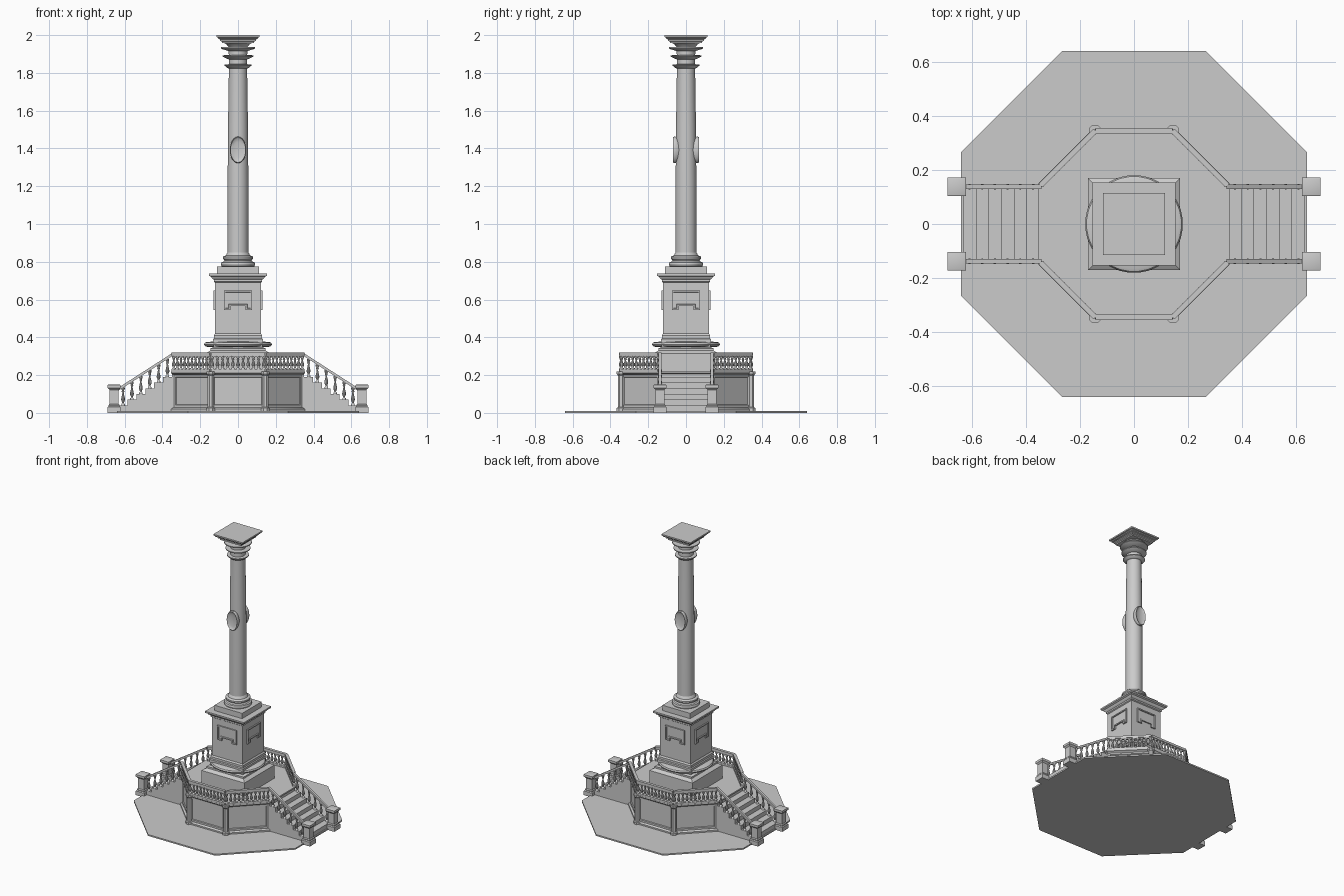
import bpy, bmesh, math
from math import pi, cos, sin, tan
from mathutils import Vector, Matrix

if "Cube" in bpy.data.objects:
    bpy.data.objects.remove(bpy.data.objects["Cube"])


def finish(bm, name, mat=None):
    bmesh.ops.remove_doubles(bm, verts=bm.verts, dist=1e-5)
    if mat:
        bm.transform(mat)
    bmesh.ops.recalc_face_normals(bm, faces=bm.faces)
    me = bpy.data.meshes.new(name)
    bm.to_mesh(me)
    bm.free()
    me.shade_smooth()
    me.set_sharp_from_angle(angle=math.radians(32))
    return add(name, me)


def add(name, me, loc=(0, 0, 0), scale=(1, 1, 1)):
    ob = bpy.data.objects.new(name, me)
    ob.location, ob.scale = loc, scale
    bpy.context.collection.objects.link(ob)
    return ob


def lathe_bm(profile, n):
    """Revolve (half width, z) points; n = 4 or 8 gives flat-sided shapes facing the axes."""
    bm = bmesh.new()
    k = 1 / cos(pi / n)
    rings = [[bm.verts.new((r * k * cos((i + .5) * 2 * pi / n), r * k * sin((i + .5) * 2 * pi / n), z))
              for i in range(n)] for r, z in profile]
    for a, b in zip(rings, rings[1:]):
        for i in range(n):
            j = (i + 1) % n
            bm.faces.new((a[i], a[j], b[j], b[i]))
    bm.faces.new(rings[0])
    bm.faces.new(rings[-1])
    return bm


def lathe(name, profile, n=32, mat=None):
    return finish(lathe_bm(profile, n), name, mat)


def beam(name, p, q, w, h):
    """Rail with vertical ends running from p to q."""
    p, q = Vector(p), Vector(q)
    side = Vector((-(q - p).y, (q - p).x, 0)).normalized() * w / 2
    up = Vector((0, 0, h / 2))
    bm = bmesh.new()
    a, b = [[bm.verts.new(c + s * side + t * up) for s, t in ((-1, -1), (1, -1), (1, 1), (-1, 1))] for c in (p, q)]
    for i in range(4):
        j = (i + 1) % 4
        bm.faces.new((a[i], a[j], b[j], b[i]))
    bm.faces.new(a)
    bm.faces.new(b)
    return finish(bm, name)


# ground slab
lathe("ground_slab", [(.64, 0), (.64, .01)], 8)

# octagonal platform with recessed wall panels
bm = lathe_bm([(.343, .025), (.343, .205)], 8)
bm.normal_update()
bmesh.ops.recalc_face_normals(bm, faces=bm.faces)
walls = [f for f in bm.faces if abs(f.normal.z) < .5 and abs(f.normal.x) < .9]
bmesh.ops.inset_individual(bm, faces=walls, thickness=.022, depth=0)
bmesh.ops.inset_individual(bm, faces=walls, thickness=.004, depth=-.006)
finish(bm, "platform_wall")
lathe("platform_base", [(.355, .008), (.355, .02), (.345, .028), (.33, .028)], 8)
lathe("platform_cornice", [(.343, .2), (.35, .207), (.356, .21), (.356, .22)], 8)

# corner pilasters on the front and back corners
for sx in (1, -1):
    for sy in (1, -1):
        lathe("corner_pilaster", [(.023, .01), (.023, .025), (.017, .03), (.017, .198), (.023, .206), (.023, .22)],
              8, Matrix.Translation((sx * .144, sy * .344, 0)))

# shared baluster, one unit tall
baluster = lathe("baluster", [(.009, 0), (.009, .08), (.005, .11), (.005, .16), (.010, .3), (.0095, .4),
                              (.0045, .62), (.004, .72), (.008, .77), (.005, .82), (.009, .9), (.009, 1)], 10)
me = baluster.data
bpy.data.objects.remove(baluster)

# platform balustrade on six of the eight sides
R = .345
H = R * tan(pi / 8)
for k in range(8):
    if k % 4 == 0:
        continue
    n = Vector((cos(k * pi / 4), sin(k * pi / 4), 0))
    t = Vector((-n.y, n.x, 0))
    a, b = n * R - t * H, n * R + t * H
    up = Vector((0, 0, 1))
    beam("top_rail", a + up * .312, b + up * .312, .02, .016)
    beam("rail_lip", a + up * .301, b + up * .301, .013, .008)
    beam("bottom_rail", a + up * .226, b + up * .226, .02, .014)
    for i in range(11):
        p = a.lerp(b, (i + .25) / 10.5)
        add("baluster", me, (p.x, p.y, .232), (1, 1, .068))

# stairs, sloping rails and end posts on both sides
TREAD, RISE, X0 = .047, .03, .35
for s in (1, -1):
    pts = [(.3, .008), (.3, .22), (X0, .22)]
    for i in range(6):
        z = .19 - RISE * i
        pts += [(X0 + TREAD * i, z), (X0 + TREAD * (i + 1), z)]
    pts.append((X0 + TREAD * 6, .008))
    bm = bmesh.new()
    f = bm.faces.new([bm.verts.new((s * x, -.145, z)) for x, z in pts])
    ext = bmesh.ops.extrude_face_region(bm, geom=[f])
    bmesh.ops.translate(bm, vec=(0, .29, 0), verts=[v for v in ext["geom"] if isinstance(v, bmesh.types.BMVert)])
    finish(bm, "stairs")
    for sy in (1, -1):
        y = sy * .138
        beam("stair_rail", (s * .343, y, .312), (s * .635, y, .124), .016, .016)
        for i in range(6):
            x = X0 + TREAD * (i + .5)
            z = .19 - RISE * i
            top = .312 - (x - .343) * .644 - .006
            add("stair_baluster", me, (s * x, y, z), (1, 1, top - z))
        lathe("stair_post", [(.034, 0), (.034, .03), (.029, .036), (.029, .042), (.024, .048), (.024, .122),
                             (.028, .127), (.034, .132), (.034, .148), (.03, .15)], 4,
              Matrix.Translation((s * .656, y, 0)))

# square pedestal with a round moulding
lathe("pedestal_plinth", [(.17, .21), (.17, .315), (.16, .322), (.146, .33), (.146, .342), (.13, .348), (.13, .36)], 4)
lathe("pedestal_ring", [(.14, .348), (.165, .35), (.175, .354), (.18, .363), (.175, .372), (.165, .376), (.1, .378)], 32)
lathe("pedestal_die", [(.133, .37), (.133, .39), (.128, .395), (.128, .41), (.121, .42), (.121, .69), (.128, .695),
                       (.128, .705), (.138, .712), (.142, .72), (.154, .726), (.154, .737)], 4)
lathe("column_plinth", [(.11, .735), (.11, .775)], 4)

# notched plaques on the pedestal faces
outline = [(-.075, .545), (-.04, .545), (-.04, .567), (.04, .567), (.04, .545), (.075, .545), (.075, .648), (-.075, .648)]
for k in range(4):
    bm = bmesh.new()
    f = bm.faces.new([bm.verts.new((x, -.118, z)) for x, z in outline])
    ext = bmesh.ops.extrude_face_region(bm, geom=[f])["geom"]
    bmesh.ops.translate(bm, vec=(0, -.012, 0), verts=[v for v in ext if isinstance(v, bmesh.types.BMVert)])
    bmesh.ops.recalc_face_normals(bm, faces=bm.faces)
    front = [g for g in ext if isinstance(g, bmesh.types.BMFace)]
    bmesh.ops.inset_region(bm, faces=front, thickness=.008, use_even_offset=True)
    bmesh.ops.inset_region(bm, faces=front, thickness=.002, depth=-.006, use_even_offset=True)
    finish(bm, "plaque", Matrix.Rotation(k * pi / 2, 4, 'Z'))

# column base and tapering shaft
lathe("column_base", [(.08, .774), (.088, .777), (.091, .787), (.088, .797), (.078, .8), (.072, .808), (.074, .812),
                      (.08, .816), (.08, .826), (.074, .831), (.064, .833), (.06, .842), (.055, .85)])
lathe("column_shaft", [(.055, .835), (.055, 1.2), (.053, 1.5), (.048, 1.84), (.05, 1.965)])

# capital: flared collars under a stepped square top
for z, r in ((1.838, .071), (1.887, .081), (1.93, .09)):
    lathe("capital_collar", [(.046, z - .016), (.058, z - .012), (r - .006, z - .004), (r, z), (r, z + .006), (.046, z + .008)])
lathe("capital_bell", [(.048, 1.935), (.06, 1.95), (.08, 1.962)])
lathe("capital_top", [(.085, 1.957), (.085, 1.965), (.095, 1.97), (.095, 1.977), (.105, 1.981), (.107, 1.987),
                      (.115, 1.99), (.115, 2.0)], 4)

# oval dished medallions on the front and back of the shaft
for k in range(2):
    m = (Matrix.Rotation(k * pi, 4, 'Z') @ Matrix.Translation((0, -.035, 1.392))
         @ Matrix.Rotation(pi / 2, 4, 'X') @ Matrix.Diagonal((.043, .07, 1, 1)))
    lathe("medallion", [(.85, 0), (.95, .012), (1, .02), (1, .029), (.94, .035), (.87, .031), (.6, .027), (.3, .025), (.01, .024)], 32, m)
